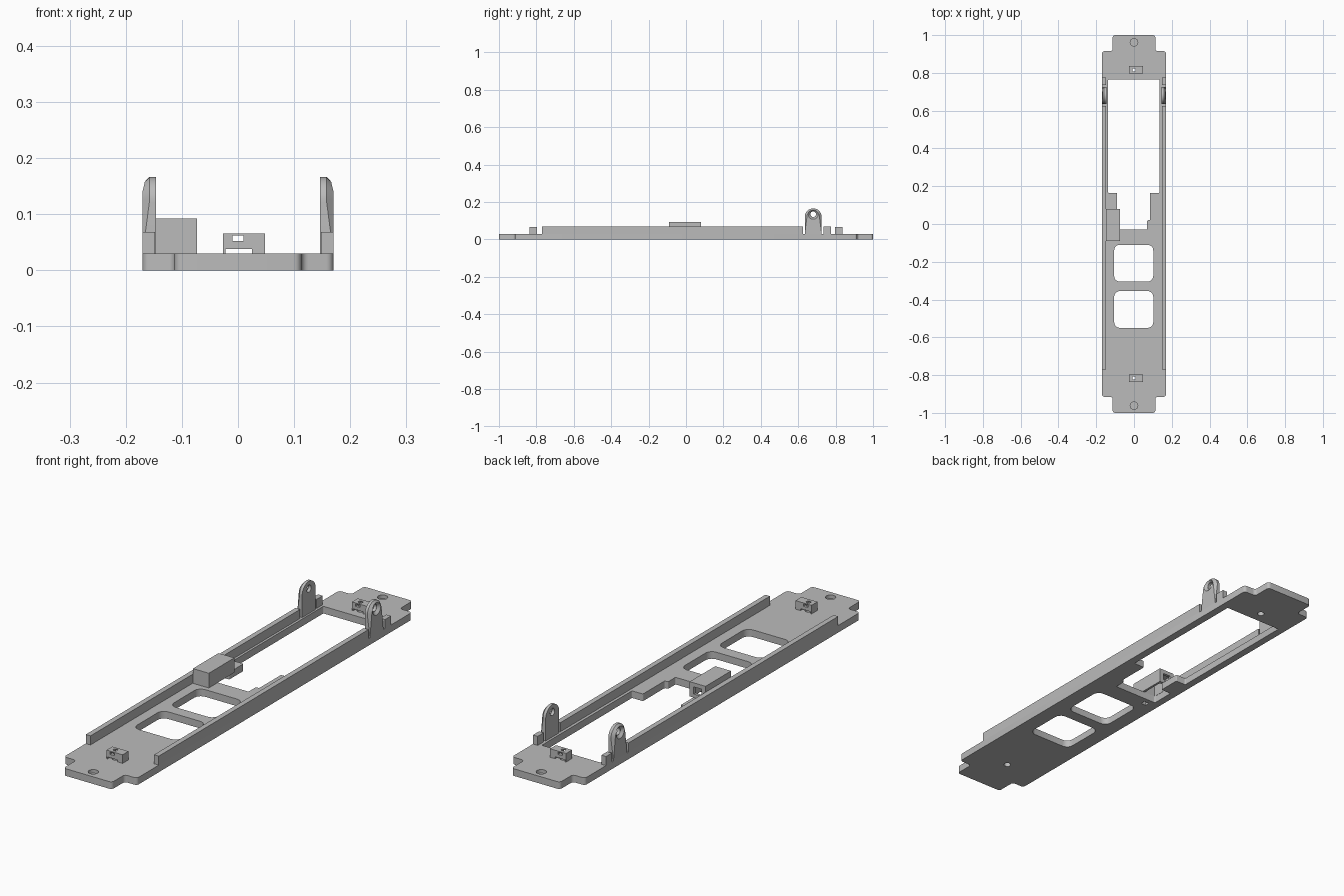
import bpy, bmesh, math
from mathutils import Matrix

cube = bpy.data.objects.get("Cube")
if cube:
    bpy.data.objects.remove(cube, do_unlink=True)

grey = bpy.data.materials.new("plain grey")
grey.use_nodes = True
COLOUR = (0.5, 0.5, 0.5, 1)
grey.diffuse_color = COLOUR
grey.node_tree.nodes["Principled BSDF"].inputs["Base Color"].default_value = COLOUR


def finish(name, bm):
    bmesh.ops.recalc_face_normals(bm, faces=bm.faces)
    mesh = bpy.data.meshes.new(name)
    bm.to_mesh(mesh)
    bm.free()
    mesh.materials.append(grey)
    obj = bpy.data.objects.new(name, mesh)
    bpy.context.collection.objects.link(obj)
    return obj


def prism(name, outline, z0, z1, radius=0.0):
    """Extrude an xy outline upwards, optionally rounding its corners."""
    bm = bmesh.new()
    face = bm.faces.new([bm.verts.new((x, y, z0)) for x, y in outline])
    top = bmesh.ops.extrude_face_region(bm, geom=[face])["geom"]
    bmesh.ops.translate(bm, vec=(0, 0, z1 - z0),
                        verts=[v for v in top if isinstance(v, bmesh.types.BMVert)])
    if radius:
        uprights = [e for e in bm.edges if abs(e.verts[0].co.z - e.verts[1].co.z) > 1e-5]
        bmesh.ops.bevel(bm, geom=uprights, offset=radius, segments=5,
                        profile=0.5, affect='EDGES')
    return finish(name, bm)


def box(name, x0, x1, y0, y1, z0, z1, radius=0.0):
    return prism(name, [(x0, y0), (x1, y0), (x1, y1), (x0, y1)], z0, z1, radius)


def drill(x, y, z, r0, r1, depth, sideways=False):
    bm = bmesh.new()
    turn = Matrix.Rotation(math.pi / 2, 4, 'Y') if sideways else Matrix()
    bmesh.ops.create_cone(bm, cap_ends=True, segments=32, radius1=r0, radius2=r1,
                          depth=depth, matrix=Matrix.Translation((x, y, z)) @ turn)
    return finish("drill", bm)


def cut(obj, cutters):
    bpy.context.view_layer.objects.active = obj
    for c in cutters:
        mod = obj.modifiers.new("cut", 'BOOLEAN')
        mod.operation, mod.solver, mod.object = 'DIFFERENCE', 'EXACT', c
        bpy.ops.object.modifier_apply(modifier=mod.name)
        bpy.data.objects.remove(c, do_unlink=True)


T = 0.03  # plate thickness

# Base plate with narrower end tabs
quarter = [(0.17, 0.915), (0.113, 0.915), (0.113, 1.0)]
outline = quarter + [(-x, y) for x, y in reversed(quarter)]
outline += [(-x, -y) for x, y in quarter] + [(x, -y) for x, y in reversed(quarter)]
plate = prism("base_plate", outline, 0, T, 0.013)

# Stepped long opening, two square windows, screw holes
opening = [(0.07, -0.03), (0.07, 0.02), (0.085, 0.02), (0.085, 0.165), (0.136, 0.165),
           (0.136, 0.765), (-0.138, 0.765), (-0.138, 0.165), (-0.09, 0.165),
           (-0.09, 0.07), (-0.138, 0.07), (-0.138, -0.03)]
cutters = [prism("cutter", opening, -0.1, 0.1, 0.005)]
for y in (-0.55, -0.305):
    cutters.append(box("cutter", -0.105, 0.102, y, y + 0.195, -0.1, 0.1, 0.03))
for s in (-1, 1):
    cutters.append(drill(0, s * 0.962, T, 0.02, 0.02, 0.03))
    cutters.append(drill(0, s * 0.815, 0, 0.014, 0.014, 0.2))
cutters.append(box("cutter", -0.122, -0.098, -0.07, -0.05, -0.1, T - 0.005))
cut(plate, cutters)

# Hollow switch housing, open below, with a slot in its rear wall
housing = box("switch_housing", -0.147, -0.073, -0.09, 0.08, T, 0.092)
cut(housing, [box("cutter", -0.137, -0.083, -0.03, 0.068, 0, 0.08),
              box("cutter", -0.128, -0.092, 0.05, 0.1, 0.045, 0.075)])

# Side rails, rear stubs and pivot lugs on both sides
LUG_Y, LUG_Z, LUG_R = 0.68, 0.121, 0.045
for s, side in ((1, "left"), (-1, "right")):
    inner, outer = s * 0.148, s * 0.17
    x0, x1 = min(inner, outer), max(inner, outer)
    box(side + "_rail", x0, x1, -0.77, 0.625, T, 0.068)
    box(side + "_rear_stub", x0, x1, 0.735, 0.775, T, 0.068)

    # Lug: upright tab with a round top
    profile = [(LUG_Y + LUG_R, T), (LUG_Y + LUG_R, LUG_Z)]
    for i in range(1, 24):
        a = math.pi * i / 24
        profile.append((LUG_Y + LUG_R * math.cos(a), LUG_Z + LUG_R * math.sin(a)))
    profile += [(LUG_Y - LUG_R, LUG_Z), (LUG_Y - LUG_R, T)]
    bm = bmesh.new()
    face = bm.faces.new([bm.verts.new((s * 0.146, y, z)) for y, z in profile])
    ext = bmesh.ops.extrude_face_region(bm, geom=[face])["geom"]
    outside = [v for v in ext if isinstance(v, bmesh.types.BMVert)]
    bmesh.ops.translate(bm, vec=(s * 0.024, 0, 0), verts=outside)
    # Chamfer the outer rim by pulling the rounded part inwards
    rim = [e for e in bm.edges if e.verts[0] in outside and e.verts[1] in outside
           and min(v.co.z for v in e.verts) > LUG_Z - 0.001]
    bmesh.ops.bevel(bm, geom=rim, offset=0.012, segments=1, affect='EDGES')
    lug = finish(side + "_pivot_lug", bm)
    flare = (0.016, 0.03) if s > 0 else (0.03, 0.016)
    cut(lug, [drill(s * 0.158, LUG_Y, 0.135, 0.015, 0.015, 0.1, True),
              drill(s * 0.166, LUG_Y, 0.135, *flare, 0.014, True)])

# Small bridge clips near both ends
for s, end in ((-1, "front"), (1, "rear")):
    y0, y1 = sorted((s * 0.797, s * 0.836))
    clip = box(end + "_clip", -0.027, 0.048, y0, y1, T, 0.066)
    cut(clip, [box("cutter", -0.022, 0.025, y0 - 0.1, y1 + 0.1, 0, 0.038),
               box("cutter", -0.01, 0.01, y0 - 0.1, y1 + 0.1, 0.052, 0.062),
               drill(0, s * 0.815, 0.05, 0.009, 0.009, 0.1)])

# Smooth the curved walls, keep hard edges
for obj in bpy.context.scene.objects:
    obj.select_set(obj.type == 'MESH')
bpy.ops.object.shade_smooth_by_angle(angle=math.radians(30))
